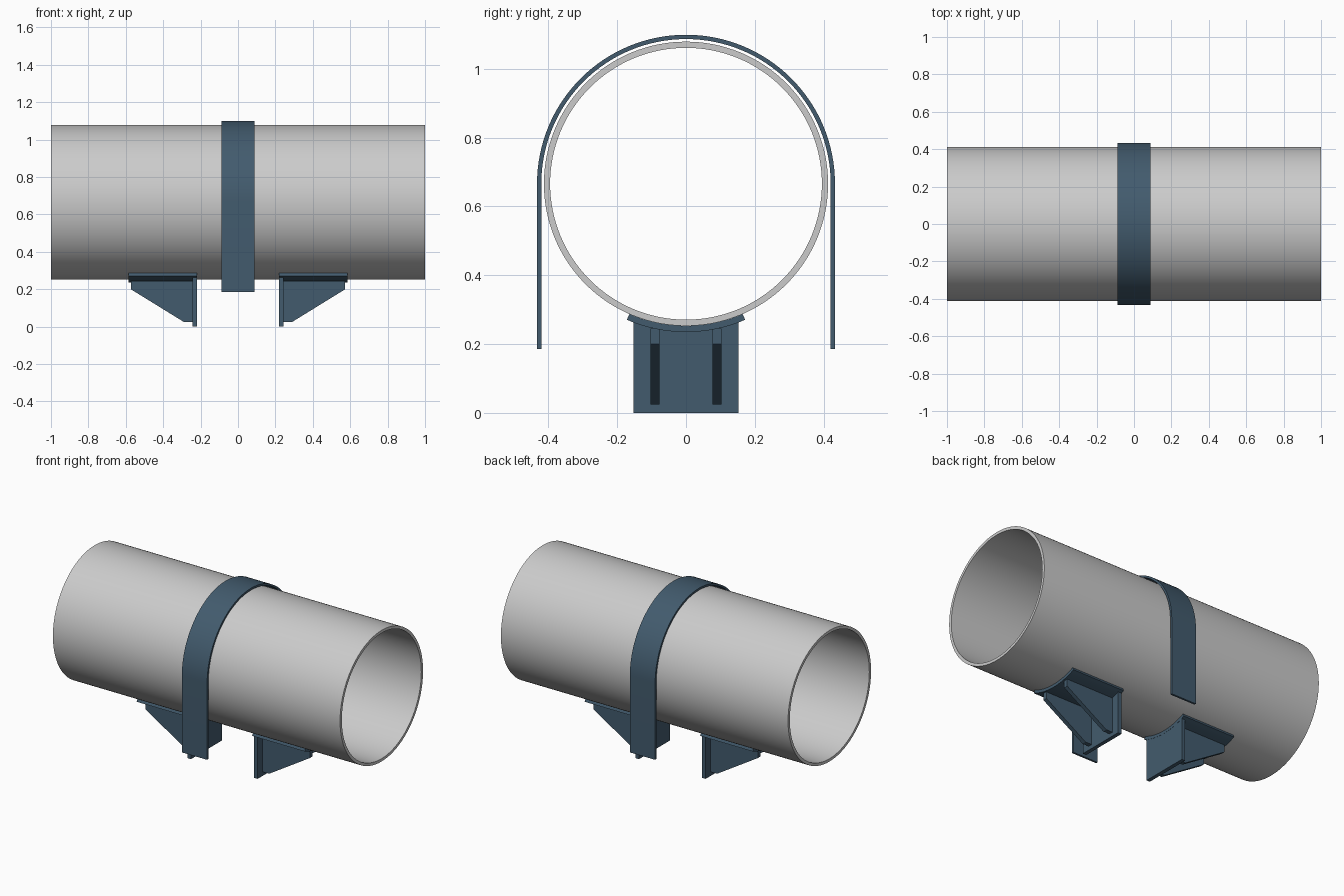
import bpy, bmesh
from math import sin, cos, pi, radians, asin
from mathutils import Vector

if "Cube" in bpy.data.objects:
    bpy.data.objects.remove(bpy.data.objects["Cube"])

CZ = 0.666                      # pipe axis height
R_OUT, R_IN = 0.413, 0.395      # pipe radii
R_SADDLE = 0.431                # underside of saddle plates
S_IN, S_OUT = 0.4205, 0.433     # strap radii

steel = bpy.data.materials.new("blue_steel")
steel.diffuse_color = (0.055, 0.105, 0.155, 1)
steel.use_nodes = True
steel.node_tree.nodes["Principled BSDF"].inputs["Base Color"].default_value = steel.diffuse_color


def arc(r, a0, a1, n):
    """Points (y, z) on a circle round the pipe axis; angle 0 is +y."""
    return [(r * cos(a0 + (a1 - a0) * i / n), CZ + r * sin(a0 + (a1 - a0) * i / n))
            for i in range(n + 1)]


def finish(name, bm, mat=None, mirror=False):
    bmesh.ops.recalc_face_normals(bm, faces=bm.faces)
    me = bpy.data.meshes.new(name)
    bm.to_mesh(me)
    bm.free()
    ob = bpy.data.objects.new(name, me)
    bpy.context.collection.objects.link(ob)
    if mat:
        me.materials.append(mat)
    if mirror:
        ob.modifiers.new("mirror_x", 'MIRROR').use_axis = (True, False, False)
    bpy.ops.object.select_all(action='DESELECT')
    ob.select_set(True)
    bpy.context.view_layer.objects.active = ob
    bpy.ops.object.shade_smooth_by_angle(angle=radians(30))
    return ob


def band(bm, inner, outer, x0, x1, closed=False):
    """Sweep a strip between two matching outlines along x, as quads."""
    rings = [[bm.verts.new((x, *p)) for p in line]
             for line, x in ((inner, x0), (outer, x0), (outer, x1), (inner, x1))]
    n = len(inner)
    for i in range(n if closed else n - 1):
        j = (i + 1) % n
        for k in range(4):
            a, b = rings[k], rings[(k + 1) % 4]
            bm.faces.new((a[i], a[j], b[j], b[i]))
    if not closed:
        for i in (0, n - 1):
            bm.faces.new([r[i] for r in rings])


def prism(bm, pts, offset):
    """Extrude a flat outline by an offset vector."""
    face = bm.faces.new([bm.verts.new(p) for p in pts])
    new = bmesh.ops.extrude_face_region(bm, geom=[face])["geom"]
    bmesh.ops.translate(bm, vec=Vector(offset),
                        verts=[v for v in new if isinstance(v, bmesh.types.BMVert)])


# Pipe: open hollow tube
bm = bmesh.new()
band(bm, arc(R_IN, 0, 2 * pi, 128)[:-1], arc(R_OUT, 0, 2 * pi, 128)[:-1], -1, 1, closed=True)
finish("pipe", bm)

# Strap: half ring over the pipe with straight legs
bm = bmesh.new()
lines = [[(r, 0.185)] + arc(r, 0, pi, 64) + [(-r, 0.185)] for r in (S_IN, S_OUT)]
band(bm, *lines, -0.088, 0.088)
finish("strap", bm, steel)

# Saddle plates: curved pads under the pipe
bm = bmesh.new()
a0, a1 = radians(270 - 23.5), radians(270 + 23.5)
band(bm, arc(R_OUT, a0, a1, 24), arc(R_SADDLE, a0, a1, 24), 0.219, 0.585)
finish("saddle_plates", bm, steel, mirror=True)

# End plates: upright, with the top cut to the saddle curve
bm = bmesh.new()
W = 0.153
h = asin(W / R_SADDLE)
top = arc(R_SADDLE, 1.5 * pi + h, 1.5 * pi - h, 20)
prism(bm, [(0.22, y, z) for y, z in [(-W, 0), (W, 0)] + top], (0.024, 0, 0))
finish("end_plates", bm, steel, mirror=True)

# Gusset ribs: two tapered ribs behind each end plate
bm = bmesh.new()
profile = [(0.244, 0.025), (0.289, 0.025), (0.573, 0.2), (0.573, 0.245), (0.244, 0.245)]
for y in (-0.09, 0.09):
    prism(bm, [(x, y - 0.013, z) for x, z in profile], (0, 0.026, 0))
finish("gusset_ribs", bm, steel, mirror=True)
